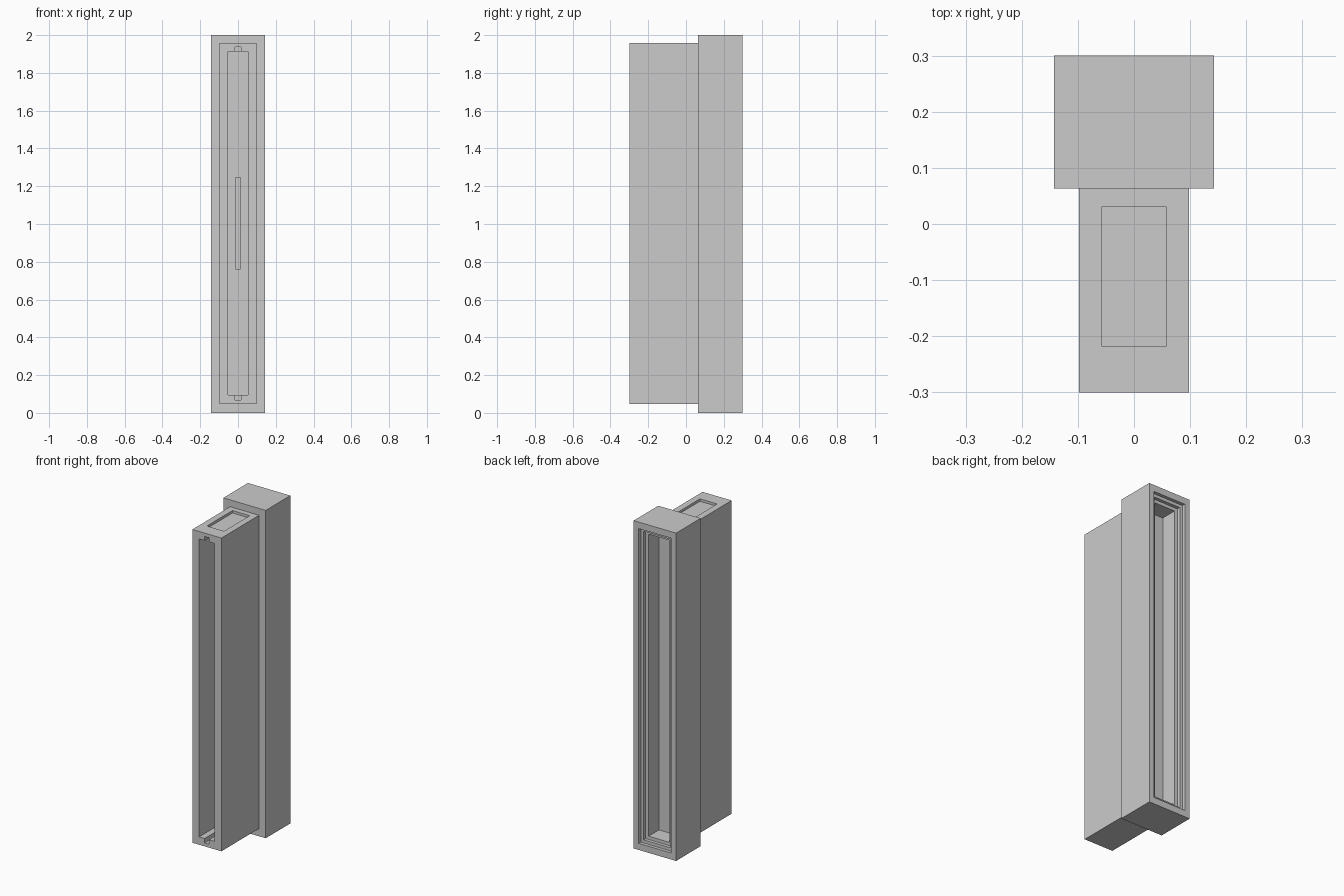
import bpy
import bmesh
from mathutils import Vector

if "Cube" in bpy.data.objects:
    bpy.data.objects.remove(bpy.data.objects["Cube"])


def box(name, xh, y, z):
    """Box centred on x = 0 with half-width xh and (min, max) ranges in y and z."""
    bm = bmesh.new()
    bmesh.ops.create_cube(bm, size=1)
    for v in bm.verts:
        v.co = Vector((v.co.x * 2 * xh,
                       y[0] + (v.co.y + 0.5) * (y[1] - y[0]),
                       z[0] + (v.co.z + 0.5) * (z[1] - z[0])))
    me = bpy.data.meshes.new(name)
    bm.to_mesh(me)
    bm.free()
    ob = bpy.data.objects.new(name, me)
    bpy.context.collection.objects.link(ob)
    return ob


def carve(target, cuts):
    """Subtract each box from the target, then discard the cutter."""
    for xh, y, z in cuts:
        cutter = box("cutter", xh, y, z)
        cutter.hide_render = True
        mod = target.modifiers.new("cut", 'BOOLEAN')
        mod.operation = 'DIFFERENCE'
        mod.solver = 'EXACT'
        mod.object = cutter
        bpy.context.view_layer.objects.active = target
        bpy.ops.object.modifier_apply(modifier=mod.name)
        bpy.data.objects.remove(cutter)


# Back housing with a stepped recess opening to the rear
back = box("back_housing", 0.143, (0.063, 0.3), (0, 2))
carve(back, [(0.143 - m, (floor, 0.4), (m + 0.006, 2 - m - 0.006))
             for m, floor in ((0.034, 0.28), (0.053, 0.26), (0.073, 0.16))])

# Front body: tall channel, guide groove at both ends, centre slot, top pocket
front = box("front_body", 0.098, (-0.3, 0.063), (0.047, 1.958))
carve(front, [
    (0.052, (-0.4, 0.03), (0.095, 1.912)),
    (0.015, (-0.4, 0.02), (0.068, 1.937)),
    (0.014, (-0.1, 0.05), (0.763, 1.245)),
    (0.058, (-0.217, 0.03), (1.943, 2.1)),
])
